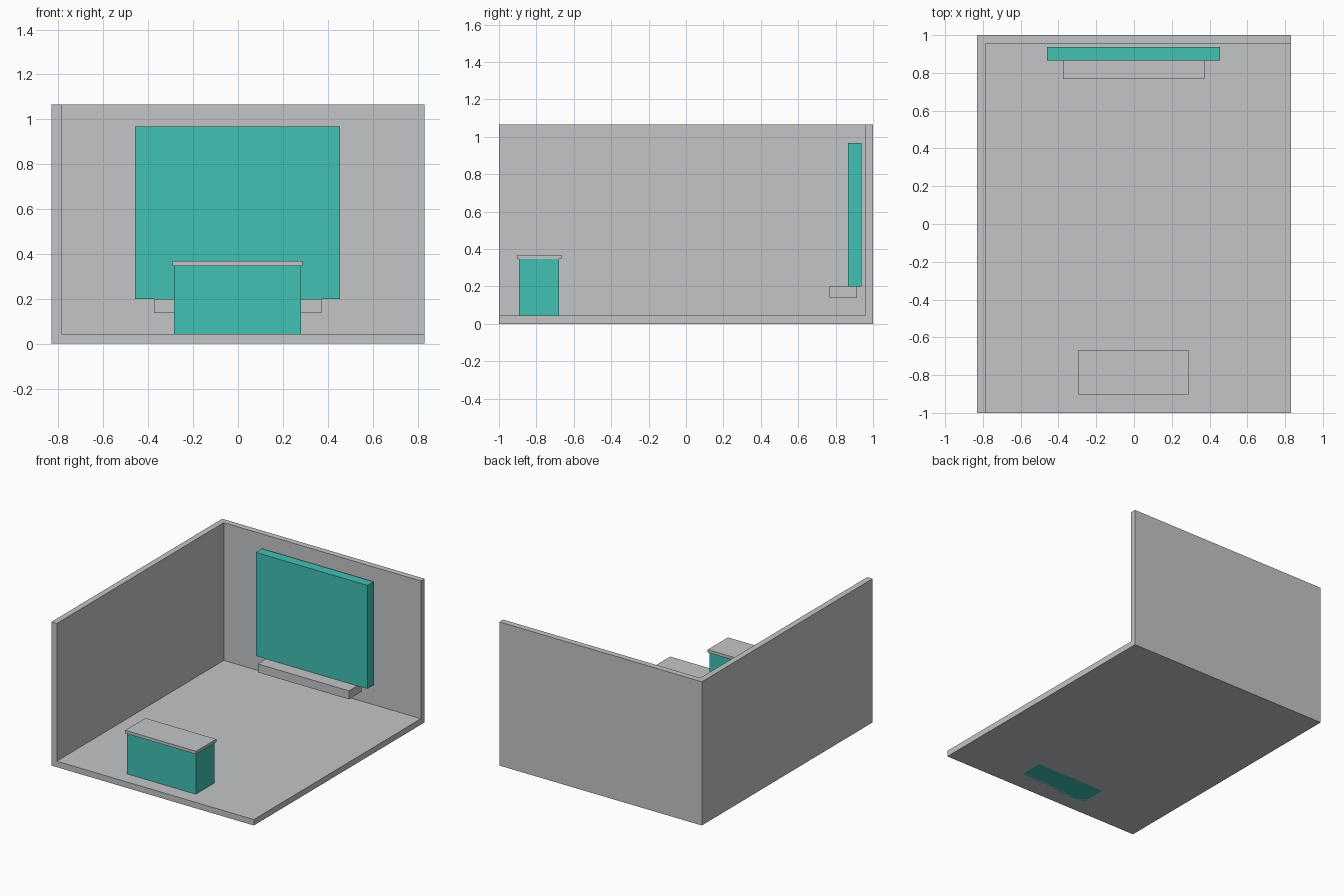
import bpy

cube = bpy.data.objects.get("Cube")
if cube:
    bpy.data.objects.remove(cube, do_unlink=True)


def make_material(name, rgb):
    mat = bpy.data.materials.new(name)
    mat.use_nodes = True
    mat.diffuse_color = (*rgb, 1)
    mat.node_tree.nodes["Principled BSDF"].inputs["Base Color"].default_value = (*rgb, 1)
    return mat


def box(name, mat, x, y, z):
    """Box spanning the (low, high) range given for each axis."""
    spans = (x, y, z)
    bpy.ops.mesh.primitive_cube_add(size=1, location=[(a + b) / 2 for a, b in spans])
    obj = bpy.context.object
    obj.name = obj.data.name = name
    obj.scale = [b - a for a, b in spans]
    bpy.ops.object.transform_apply(location=False, rotation=False, scale=True)
    obj.data.materials.append(mat)
    return obj


grey = make_material("light grey", (0.54, 0.56, 0.575))
teal = make_material("teal", (0.053, 0.533, 0.456))

HALF_W, HEIGHT, THICK = 0.83, 1.065, 0.044

# Room shell: floor, back wall and right wall
box("floor", grey, (-HALF_W, HALF_W), (-1, 1), (0, THICK))
box("back_wall", grey, (-HALF_W, HALF_W), (1 - THICK, 1), (THICK, HEIGHT))
box("side_wall", grey, (-HALF_W, THICK - HALF_W), (-1, 1 - THICK), (THICK, HEIGHT))

# Display panel with a shelf below it
box("wall_panel", teal, (-0.46, 0.455), (0.865, 0.937), (0.2, 0.967))
box("shelf", grey, (-0.375, 0.372), (0.768, 0.913), (0.137, 0.2))

# Counter, standing through the floor
box("counter_body", teal, (-0.286, 0.28), (-0.894, -0.678), (0, 0.346))
box("counter_top", grey, (-0.293, 0.288), (-0.903, -0.666), (0.346, 0.368))
